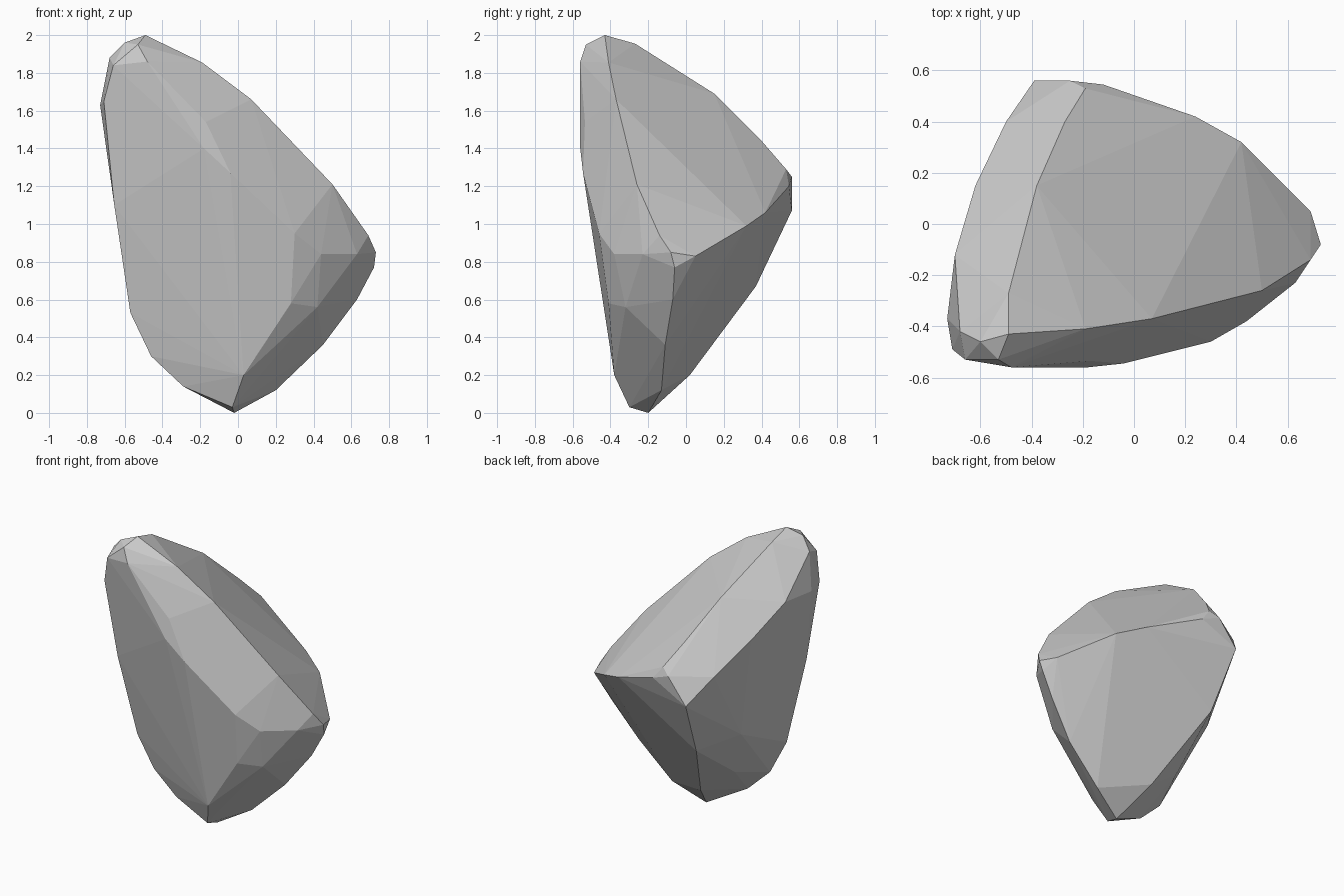
import bpy, bmesh, math

# Ridge lines of a chipped, wedge-like boulder; the hull between them makes the facets
ridges = {
    "crown": [(-.49, -.43, 2), (-.60, -.46, 1.96), (-.53, -.53, 1.95),
              (-.68, -.42, 1.88), (-.66, -.53, 1.84), (-.48, -.56, 1.86)],
    "top_left": [(-.49, -.27, 1.955), (-.38, .15, 1.69),
                 (-.27, .4, 1.44), (-.19, .53, 1.29)],
    "top_front": [(-.19, -.41, 1.855), (.07, -.37, 1.66),
                  (.5, -.26, 1.21), (.69, -.14, .94)],
    "back_right": [(.73, -.08, .85), (.69, .05, .83),
                   (.42, .32, .99), (.24, .42, 1.06), (-.12, .545, 1.2)],
    "back_corner": [(-.25, .56, 1.25), (-.39, .56, 1.07),
                    (-.34, .37, .67), (-.13, .02, .2)],
    "left": [(-.5, .4, 1.25), (-.62, .15, 1.45), (-.7, -.12, 1.64),
             (-.73, -.37, 1.63), (-.71, -.49, 1.65),
             (-.52, .12, .74), (-.37, -.02, .38)],
    "front_left": [(-.655, -.42, 1.1), (-.57, -.32, .53), (-.46, -.29, .3),
                   (-.29, -.28, .14)],
    "lower_right": [(.72, -.06, .77), (.63, -.07, .6), (.45, -.11, .36),
                    (.2, -.13, .12), (-.02, -.2, 0), (-.03, -.3, .03)],
    "front_right": [(-.17, -.535, 1.54), (-.18, -.56, 1.4), (-.04, -.545, 1.27),
                    (.3, -.46, .95), (.44, -.38, .84), (.63, -.23, .84),
                    (.28, -.41, .58), (.42, -.32, .56), (-.03, -.425, .6),
                    (.03, -.38, .2)],
}

# Boulder body
bm = bmesh.new()
for ridge in ridges.values():
    for p in ridge:
        bm.verts.new(p)
bmesh.ops.convex_hull(bm, input=bm.verts)
loose = [v for v in bm.verts if not v.link_faces]
bmesh.ops.delete(bm, geom=loose, context='VERTS')

# Merge nearly coplanar triangles into broad flat facets
bmesh.ops.dissolve_limit(bm, angle_limit=math.radians(2),
                         verts=bm.verts, edges=bm.edges)
bmesh.ops.recalc_face_normals(bm, faces=bm.faces)

mesh = bpy.data.meshes.new("boulder")
bm.to_mesh(mesh)
bm.free()
boulder = bpy.data.objects.new("boulder", mesh)
bpy.context.collection.objects.link(boulder)
